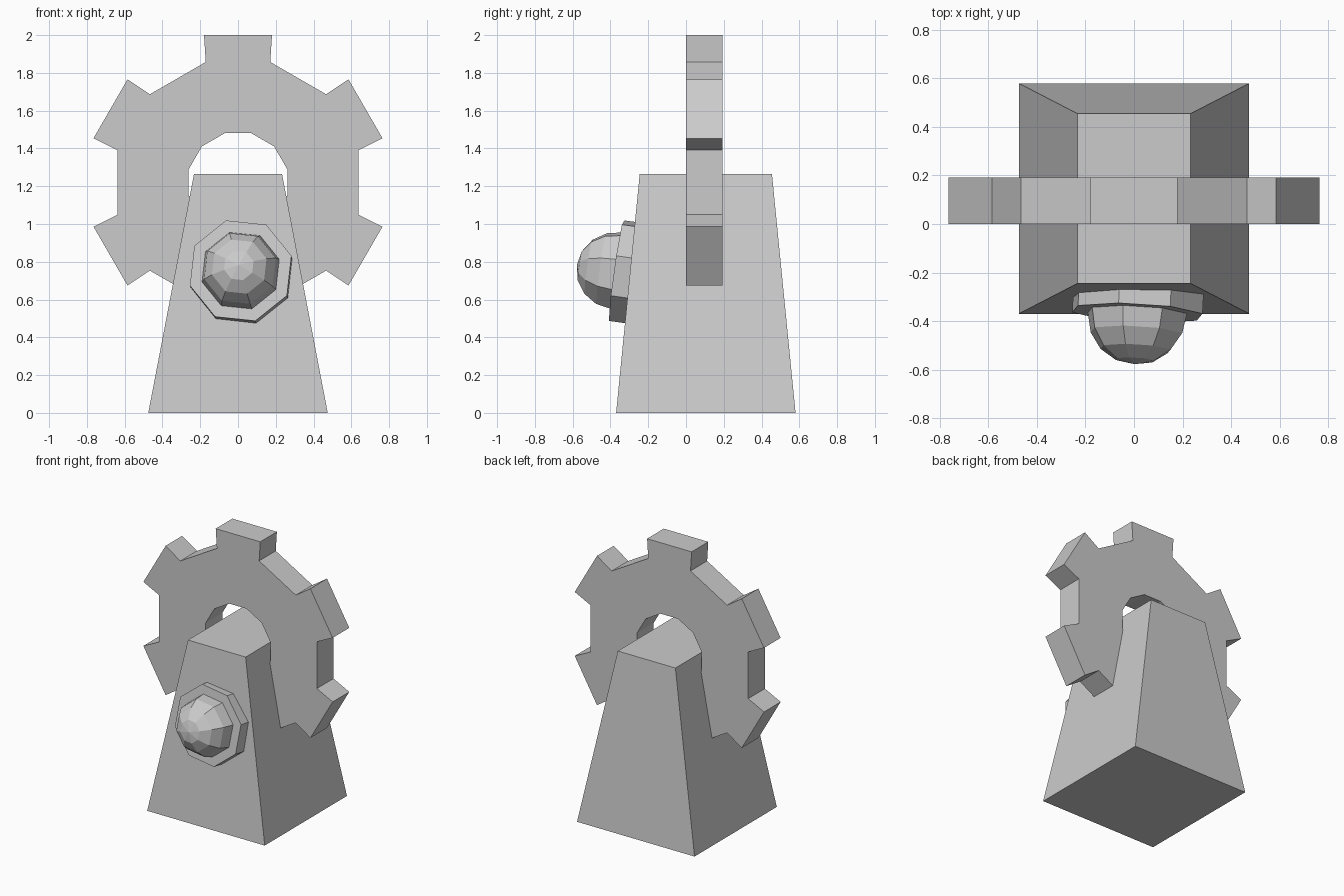
import bpy, math
from mathutils import Vector, Matrix

if "Cube" in bpy.data.objects:
    bpy.data.objects.remove(bpy.data.objects["Cube"])


def make(name, verts, faces, matrix=None):
    mesh = bpy.data.meshes.new(name)
    mesh.from_pydata(verts, [], faces)
    if matrix:
        mesh.transform(matrix)
    obj = bpy.data.objects.new(name, mesh)
    bpy.context.collection.objects.link(obj)
    return obj


def ring_wall(a, b, n):
    return [(a + i, a + (i + 1) % n, b + (i + 1) % n, b + i) for i in range(n)]


# Tapered tower
def rect(hx, hy, z, cy=0.105):
    return [(-hx, cy - hy, z), (hx, cy - hy, z), (hx, cy + hy, z), (-hx, cy + hy, z)]


make("tower", rect(0.475, 0.475, 0) + rect(0.233, 0.35, 1.265),
     ring_wall(0, 4, 4) + [(3, 2, 1, 0), (4, 5, 6, 7)])


# Six-toothed gear wheel with a twelve-sided hole
def polar(r, deg, y):
    a = math.radians(deg)
    return (r * math.cos(a), y, 1.22 + r * math.sin(a))


verts, faces = [], []
for k in range(6):
    c = 90 + 60 * k
    for r, d in ((0.27, -15), (0.66, -15), (0.80, -13), (0.80, 13), (0.66, 15), (0.27, 15)):
        verts += [polar(r, c + d, 0), polar(r, c + d, 0.192)]
for k in range(6):
    b, n = 12 * k, 12 * ((k + 1) % 6)
    i0, r0, t0, t1, r1, i1 = range(b, b + 12, 2)
    for q in ((i0, r0, r1, i1), (r0, t0, t1, r1), (i1, r1, n + 2, n)):
        faces += [q, tuple(v + 1 for v in reversed(q))]
    for p, q in ((r0, t0), (t0, t1), (t1, r1), (r1, n + 2), (n, i1), (i1, i0)):
        faces.append((q, p, p + 1, q + 1))
make("gear_wheel", verts, faces)

# Slightly tilted frame shared by the lamp parts
normal = Vector((-0.05, -0.99, 0.14)).normalized()
right = Vector((0, 0, 1)).cross(normal).normalized()
up = normal.cross(right)
frame = Matrix.Translation((0.014, -0.367, 0.753)) @ Matrix((right, up, normal)).transposed().to_4x4()


def lathe(name, profile, tip=None, n=8):
    verts = []
    for r, z in profile:
        for i in range(n):
            a = math.radians(16.5) + 2 * math.pi * i / n
            verts.append((r * math.cos(a), r * math.sin(a), z))
    faces = [tuple(reversed(range(n)))]
    for j in range(len(profile) - 1):
        faces += ring_wall(j * n, (j + 1) * n, n)
    last = (len(profile) - 1) * n
    if tip is None:
        faces.append(tuple(range(last, last + n)))
    else:
        verts.append((0, 0, tip))
        faces += [(last + i, last + (i + 1) % n, last + n) for i in range(n)]
    make(name, verts, faces, frame)


# Octagonal mounting plate and faceted dome
lathe("lamp_plate", [(0.28, -0.13), (0.28, 0)])
R = 0.213
lathe("lamp_dome", [(R, -0.02)] + [(R * math.cos(math.radians(t)), R * math.sin(math.radians(t)))
                                  for t in (0, 22.5, 45, 67.5)], tip=R)
